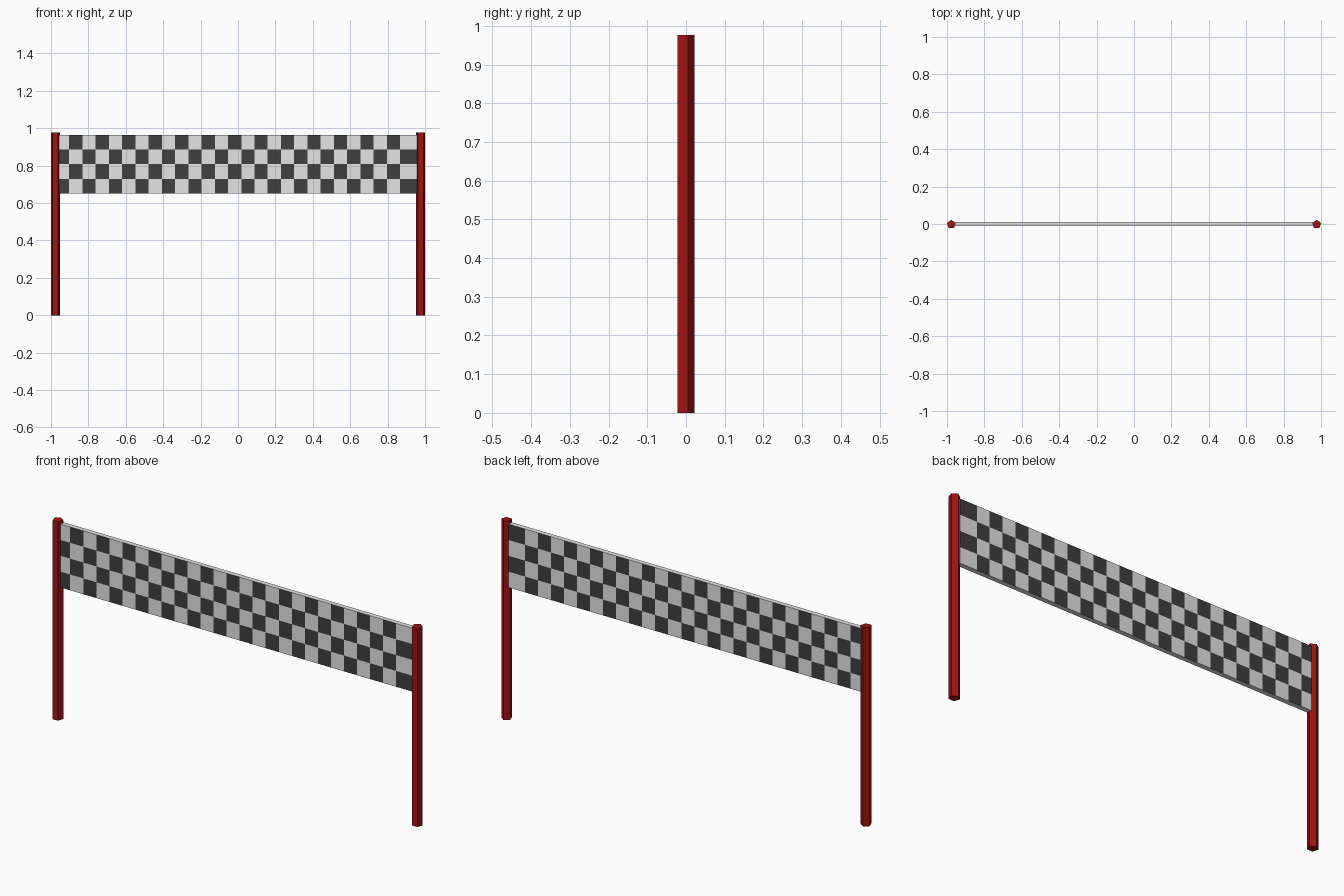
import bpy, bmesh, math

if "Cube" in bpy.data.objects:
    bpy.data.objects.remove(bpy.data.objects["Cube"])


def material(name, rgb):
    m = bpy.data.materials.new(name)
    m.diffuse_color = (*rgb, 1.0)
    m.use_nodes = True
    m.node_tree.nodes["Principled BSDF"].inputs["Base Color"].default_value = m.diffuse_color
    return m


RED = material("post red", (0.36, 0.006, 0.006))
WHITE = material("banner white", (0.78, 0.78, 0.78))
BLACK = material("banner black", (0.05, 0.05, 0.05))


def make_object(name, bm, mats):
    bmesh.ops.recalc_face_normals(bm, faces=bm.faces)
    me = bpy.data.meshes.new(name)
    bm.to_mesh(me)
    bm.free()
    for m in mats:
        me.materials.append(m)
    ob = bpy.data.objects.new(name, me)
    bpy.context.collection.objects.link(ob)
    return ob


# Five-sided posts, flat side to the front
POST_H, POST_R = 0.976, 0.0247


def post(name, x):
    bm = bmesh.new()
    ring = []
    for i in range(5):
        a = math.pi / 2 + i * math.tau / 5
        ring.append(bm.verts.new((x + POST_R * math.cos(a),
                                  POST_R * math.sin(a) - 0.0024, 0)))
    base = bm.faces.new(ring)
    ext = bmesh.ops.extrude_face_region(bm, geom=[base], use_keep_orig=True)
    top = [v for v in ext["geom"] if isinstance(v, bmesh.types.BMVert)]
    bmesh.ops.translate(bm, verts=top, vec=(0, 0, POST_H))
    make_object(name, bm, [RED])


post("left_post", -0.9765)
post("right_post", 0.9765)

# Chequered banner: a thin box cut into 27 x 4 cells
HALF, Z0, Z1, T, ROWS = 0.957, 0.652, 0.963, 0.012, 4
xs = [-HALF] + [-0.903 + 0.0708 * i for i in range(26)] + [HALF]
zs = [Z0 + (Z1 - Z0) * j / ROWS for j in range(ROWS + 1)]
COLS = len(xs) - 1

bm = bmesh.new()
grids = {}
for side in (-1, 1):
    g = [[bm.verts.new((x, side * T, z)) for z in zs] for x in xs]
    grids[side] = g
    for i in range(COLS):
        for j in range(ROWS):
            f = bm.faces.new((g[i][j], g[i + 1][j], g[i + 1][j + 1], g[i][j + 1]))
            # the back carries the same pattern turned upside down
            row = j if side < 0 else ROWS - 1 - j
            f.material_index = 1 if (i + row) % 2 == 0 else 0

# Banner rim joins front and back
a, b = grids[-1], grids[1]
for i in range(COLS):
    for j in (0, ROWS):
        bm.faces.new((a[i][j], a[i + 1][j], b[i + 1][j], b[i][j]))
for j in range(ROWS):
    for i in (0, COLS):
        bm.faces.new((a[i][j], a[i][j + 1], b[i][j + 1], b[i][j]))
make_object("chequered_banner", bm, [WHITE, BLACK])
